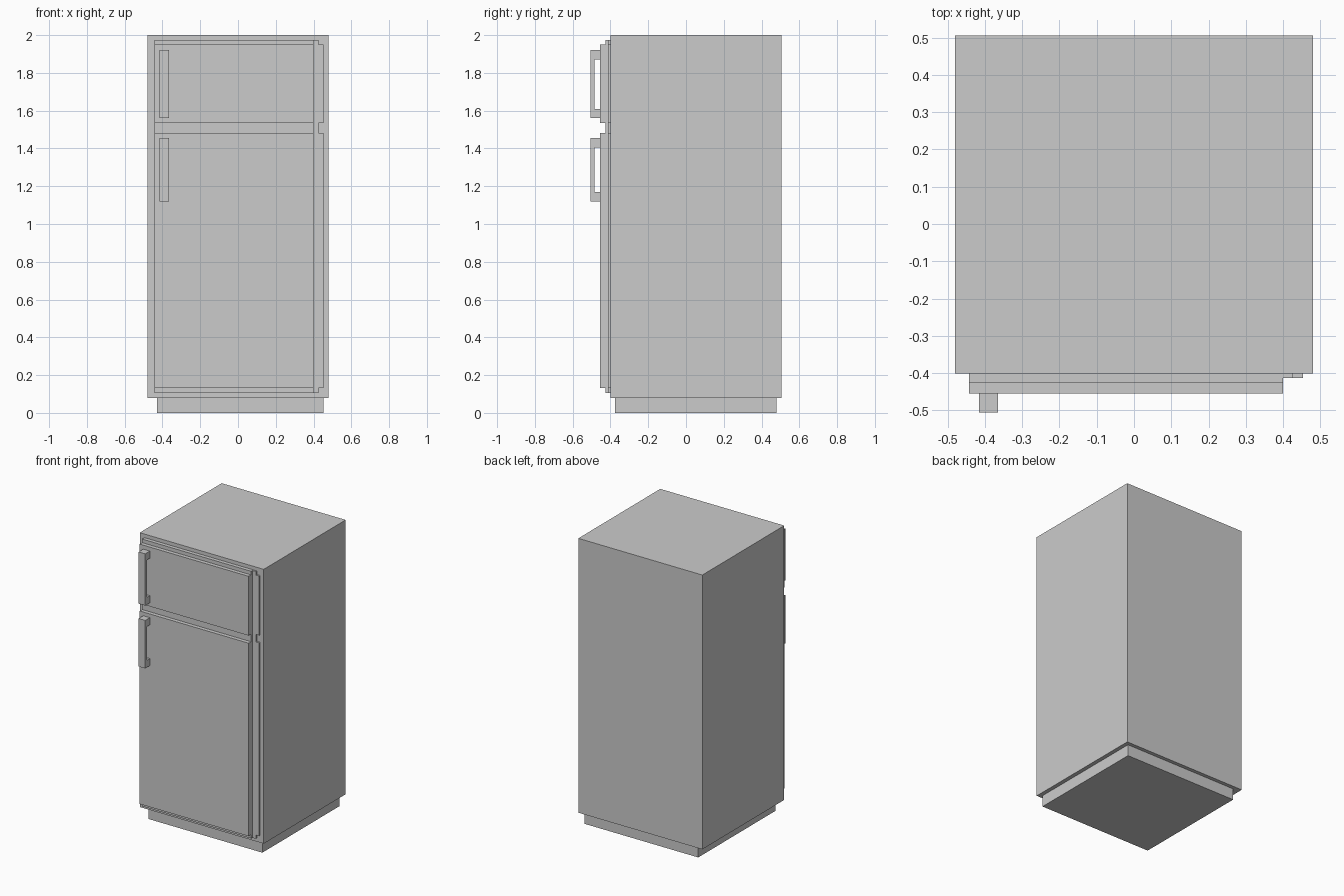
import bpy, bmesh

if "Cube" in bpy.data.objects:
    bpy.data.objects.remove(bpy.data.objects["Cube"])


def prism(name, profile, axis, a, b):
    """Extrude a 2D profile along x (profile = y,z) or y (profile = x,z)."""
    bm = bmesh.new()
    place = (lambda u, v: (a, u, v)) if axis == 'x' else (lambda u, v: (u, a, v))
    face = bm.faces.new([bm.verts.new(place(u, v)) for u, v in profile])
    ext = bmesh.ops.extrude_face_region(bm, geom=[face])
    move = (b - a, 0, 0) if axis == 'x' else (0, b - a, 0)
    bmesh.ops.translate(bm, vec=move,
                        verts=[g for g in ext['geom'] if isinstance(g, bmesh.types.BMVert)])
    bmesh.ops.recalc_face_normals(bm, faces=bm.faces)
    mesh = bpy.data.meshes.new(name)
    bm.to_mesh(mesh)
    bm.free()
    obj = bpy.data.objects.new(name, mesh)
    bpy.context.collection.objects.link(obj)
    return obj


def box(name, x0, x1, y0, y1, z0, z1):
    return prism(name, [(x0, z0), (x1, z0), (x1, z1), (x0, z1)], 'y', y0, y1)


BODY_FRONT, SEAL_FRONT, DOOR_FRONT, HANDLE_FRONT = -0.401, -0.427, -0.454, -0.505
LEFT, RIGHT = -0.443, 0.40

# Cabinet and plinth
box("cabinet", -0.48, 0.48, BODY_FRONT, 0.505, 0.08, 2.0)
box("plinth", -0.43, 0.452, -0.376, 0.479, 0, 0.08)

# Raised panel behind both doors
box("door_seal", LEFT, RIGHT, SEAL_FRONT, BODY_FRONT, 0.105, 1.975)

# Hinge strip with a wider flange beside each door
prism("hinge_strip", [
    (RIGHT, 0.105), (0.427, 0.105), (0.427, 0.131), (0.453, 0.131),
    (0.453, 1.482), (0.427, 1.482), (0.427, 1.535), (0.453, 1.535),
    (0.453, 1.95), (0.427, 1.95), (0.427, 1.975), (RIGHT, 1.975)],
    'y', -0.413, BODY_FRONT)

# Doors, each with a C-shaped handle
for part, z0, z1, h0, h1 in (("fridge", 0.131, 1.482, 1.12, 1.456),
                             ("freezer", 1.535, 1.95, 1.56, 1.922)):
    box(part + "_door", LEFT, RIGHT, DOOR_FRONT, SEAL_FRONT, z0, z1)
    grip, leg = -0.484, 0.05
    prism(part + "_handle", [
        (DOOR_FRONT, h0), (HANDLE_FRONT, h0), (HANDLE_FRONT, h1), (DOOR_FRONT, h1),
        (DOOR_FRONT, h1 - leg), (grip, h1 - leg), (grip, h0 + leg), (DOOR_FRONT, h0 + leg)],
        'x', -0.416, -0.365)
